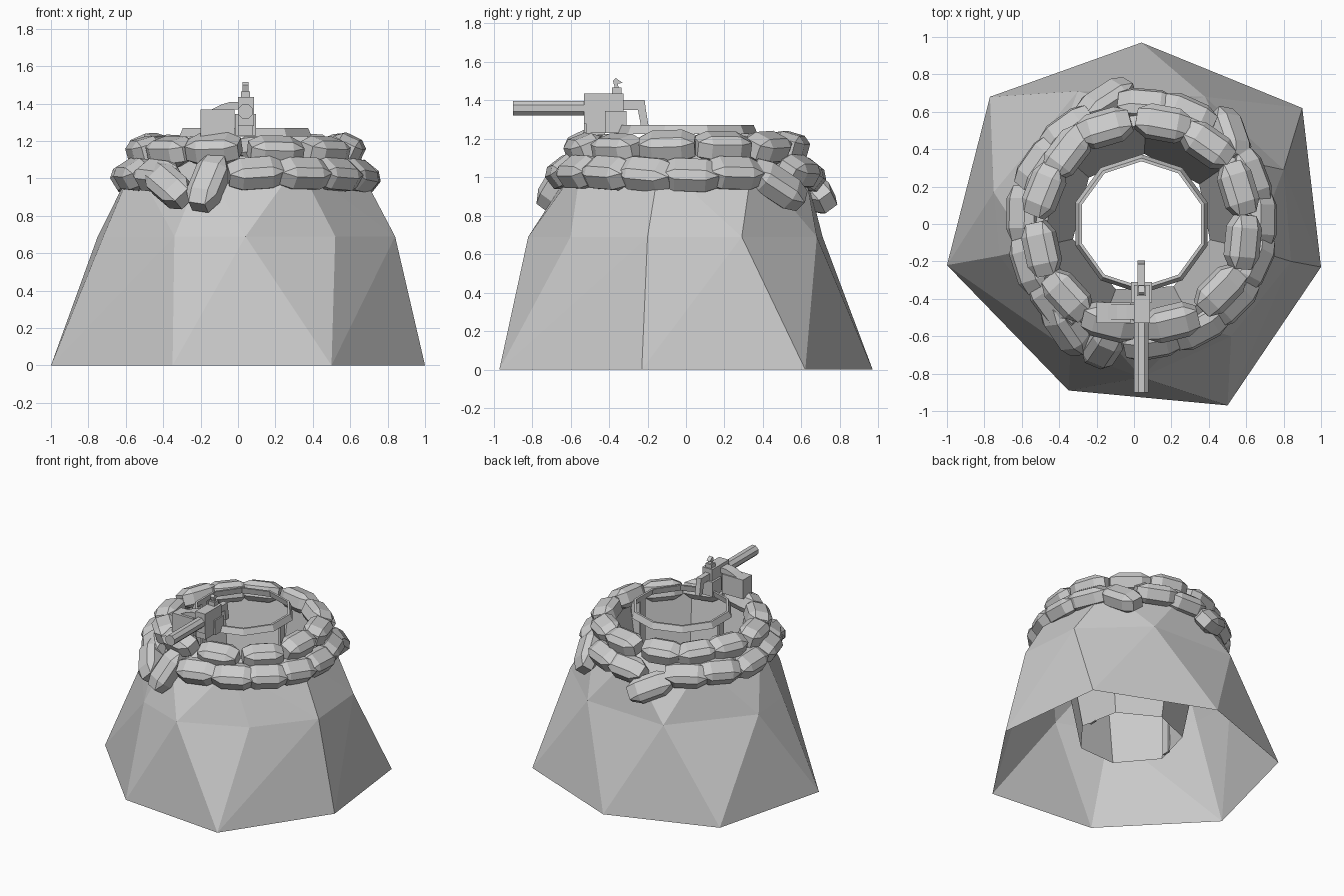
import bpy, bmesh, math, random
from math import radians, cos, sin, atan2
from mathutils import Matrix, Vector

cube = bpy.data.objects.get("Cube")
if cube:
    bpy.data.objects.remove(cube, do_unlink=True)

random.seed(4)
CX = 0.04  # axis of the pit, ring and gun

grey = bpy.data.materials.new("stone_grey")
grey.use_nodes = True
grey.diffuse_color = (0.6, 0.6, 0.6, 1)
grey.node_tree.nodes["Principled BSDF"].inputs["Base Color"].default_value = (0.6, 0.6, 0.6, 1)


def finish(name, bm):
    bmesh.ops.recalc_face_normals(bm, faces=bm.faces)
    mesh = bpy.data.meshes.new(name)
    bm.to_mesh(mesh)
    bm.free()
    mesh.materials.append(grey)
    obj = bpy.data.objects.new(name, mesh)
    bpy.context.collection.objects.link(obj)
    return obj


def box(name, x, y, z):
    """Box from three (low, high) ranges."""
    bm = bmesh.new()
    bmesh.ops.create_cube(bm, size=1)
    for v in bm.verts:
        v.co = Vector([r[0] + (c + 0.5) * (r[1] - r[0]) for r, c in zip((x, y, z), v.co)])
    return finish(name, bm)


def prism(name, outline, move):
    """Flat outline extruded along a vector."""
    bm = bmesh.new()
    face = bm.faces.new([bm.verts.new(p) for p in outline])
    out = bmesh.ops.extrude_face_region(bm, geom=[face])
    moved = [g for g in out["geom"] if isinstance(g, bmesh.types.BMVert)]
    bmesh.ops.translate(bm, verts=moved, vec=move)
    return finish(name, bm)


def side_prism(name, outline, half_width):
    prism(name, [(CX - half_width, y, z) for y, z in outline], (2 * half_width, 0, 0))


def rod(name, y0, y1, z, radius, sides=8):
    bm = bmesh.new()
    bmesh.ops.create_cone(bm, cap_ends=True, segments=sides, radius1=radius, radius2=radius, depth=y1 - y0)
    bm.transform(Matrix.Translation((CX, (y0 + y1) / 2, z)) @ Matrix.Rotation(radians(90), 4, 'X')
                 @ Matrix.Rotation(math.pi / sides, 4, 'Z'))
    return finish(name, bm)


def bridge(bm, low, high):
    """Triangulate between two rings with different vertex counts, going round by angle."""
    def ordered(ring):
        pairs = sorted(((atan2(v.co.y, v.co.x), v) for v in ring), key=lambda p: p[0])
        return pairs + [(pairs[0][0] + math.tau, pairs[0][1])]
    a, b = ordered(low), ordered(high)
    i = j = 0
    while i < len(a) - 1 or j < len(b) - 1:
        step_low = j == len(b) - 1 or (i < len(a) - 1 and a[i + 1][0] <= b[j + 1][0])
        if step_low:
            bm.faces.new((a[i][1], a[i + 1][1], b[j][1]))
            i += 1
        else:
            bm.faces.new((a[i][1], b[j + 1][1], b[j][1]))
            j += 1


# Hollow rock mound: base, shoulder, rim, then down into the pit
base = [(0.04, 0.97), (0.9, 0.62), (1, -0.23), (0.5, -0.97), (-0.35, -0.89), (-1, -0.22), (-0.77, 0.68)]
shoulder = [(0.04, -0.82), (0.52, -0.6), (0.84, -0.2), (0.8, 0.29), (0.38, 0.68),
            (-0.3, 0.71), (-0.75, 0.17), (-0.72, -0.17), (-0.34, -0.68)]
bm = bmesh.new()
angles = [atan2(y, x) for x, y in base]


def ring(points, z):
    return [bm.verts.new((x, y, z)) for x, y in points]


def round_ring(r, z):
    return ring([(CX + r * cos(t), r * sin(t)) for t in angles], z)


foot, mid = ring(base, 0), ring(shoulder, 0.69)
rim, lip, pit = round_ring(0.61, 1.08), round_ring(0.55, 1.12), round_ring(0.375, 0.2)
bridge(bm, foot, mid)
bridge(bm, mid, rim)
for upper, lower in ((rim, lip), (lip, pit)):
    for k in range(7):
        n = (k + 1) % 7
        bm.faces.new((upper[k], upper[n], lower[n], lower[k]))
finish("rock_mound", bm)


# Sandbags: long side follows the ring, leaning outward, spun on the slope
def sandbag(name, angle, r, z, lean, spin, length):
    t = radians(angle)
    bm = bmesh.new()
    bmesh.ops.create_cube(bm, size=1)
    bmesh.ops.bevel(bm, geom=bm.edges[:], offset=0.23, segments=1, affect='EDGES')
    bm.transform(Matrix.Translation((CX + r * cos(t), r * sin(t), z))
                 @ Matrix.Rotation(t + math.pi / 2, 4, 'Z')
                 @ Matrix.Rotation(radians(lean), 4, 'X')
                 @ Matrix.Rotation(radians(spin), 4, 'Z')
                 @ Matrix.Diagonal((length, 0.175, 0.145, 1)))
    finish(name, bm)


upper_row = (-166, -136, -108, -73, -40, -10, 20, 50, 78, 111, 136, 161)
for k, angle in enumerate(upper_row):
    sandbag(f"upper_sandbag_{k}", angle, 0.55, 1.15 + random.uniform(-0.01, 0.01),
            random.uniform(15, 28), random.uniform(-8, 8), 0.29)

lower_row = (-85, -61, -40, -19, 2, 23, 67, 88, 128, 150, 175, 200, 222)
for k, angle in enumerate(lower_row):
    sandbag(f"lower_sandbag_{k}", angle, 0.63, 1.02 + random.uniform(-0.01, 0.01),
            random.uniform(28, 45), random.uniform(-8, 8), 0.3)

slipped = ((45, 0.67, 0.96, -40), (106, 0.685, 0.93, 28), (234, 0.69, 0.96, -32), (253, 0.68, 0.975, 80))
for k, (angle, r, z, spin) in enumerate(slipped):
    sandbag(f"slipped_sandbag_{k}", angle, r, z, 55, spin, 0.32)

# Ten-sided gun rail, its outside leaning in
bm = bmesh.new()
loops = []
for r, z in ((0.372, 1.225), (0.352, 1.27), (0.335, 1.27), (0.345, 1.225)):
    turn = [math.pi / 2 + k * math.tau / 10 for k in range(10)]
    loops.append([bm.verts.new((CX + r * cos(t), r * sin(t), z)) for t in turn])
for s in range(4):
    a, b = loops[s], loops[(s + 1) % 4]
    for k in range(10):
        n = (k + 1) % 10
        bm.faces.new((a[k], a[n], b[n], b[k]))
finish("gun_rail", bm)

# Rail posts standing in the pit
for side, name in ((-1, "right_rail_post"), (1, "left_rail_post")):
    x = CX + side * 0.34
    box(name, (x - 0.008, x + 0.008), (-0.03, 0.03), (0.2, 1.235))

# Gun
rod("barrel", -0.9, -0.5, 1.358, 0.042)
box("receiver", (0, 0.085), (-0.53, -0.325), (1.28, 1.435))
box("mount_block", (-0.015, 0.095), (-0.42, -0.31), (1.23, 1.345))
box("front_mount", (0, 0.08), (-0.52, -0.42), (1.23, 1.3))
side_prism("rear_grip", [(-0.33, 1.4), (-0.215, 1.4), (-0.21, 1.36), (-0.195, 1.27), (-0.235, 1.27),
                         (-0.25, 1.35), (-0.33, 1.35)], 0.02)
box("sight_base", (0.015, 0.065), (-0.385, -0.335), (1.43, 1.465))
side_prism("sight_blade", [(-0.37, 1.465), (-0.38, 1.5), (-0.365, 1.515), (-0.33, 1.49), (-0.355, 1.485),
                           (-0.35, 1.465)], 0.015)

# Ammunition box with its feed belt
box("ammo_box", (-0.2, -0.02), (-0.53, -0.42), (1.22, 1.37))
belt = [(-0.14, 1.37), (-0.09, 1.395), (-0.04, 1.41), (0, 1.41), (0, 1.37)]
prism("feed_belt", [(x, -0.51, z) for x, z in belt], (0, 0.08, 0))
